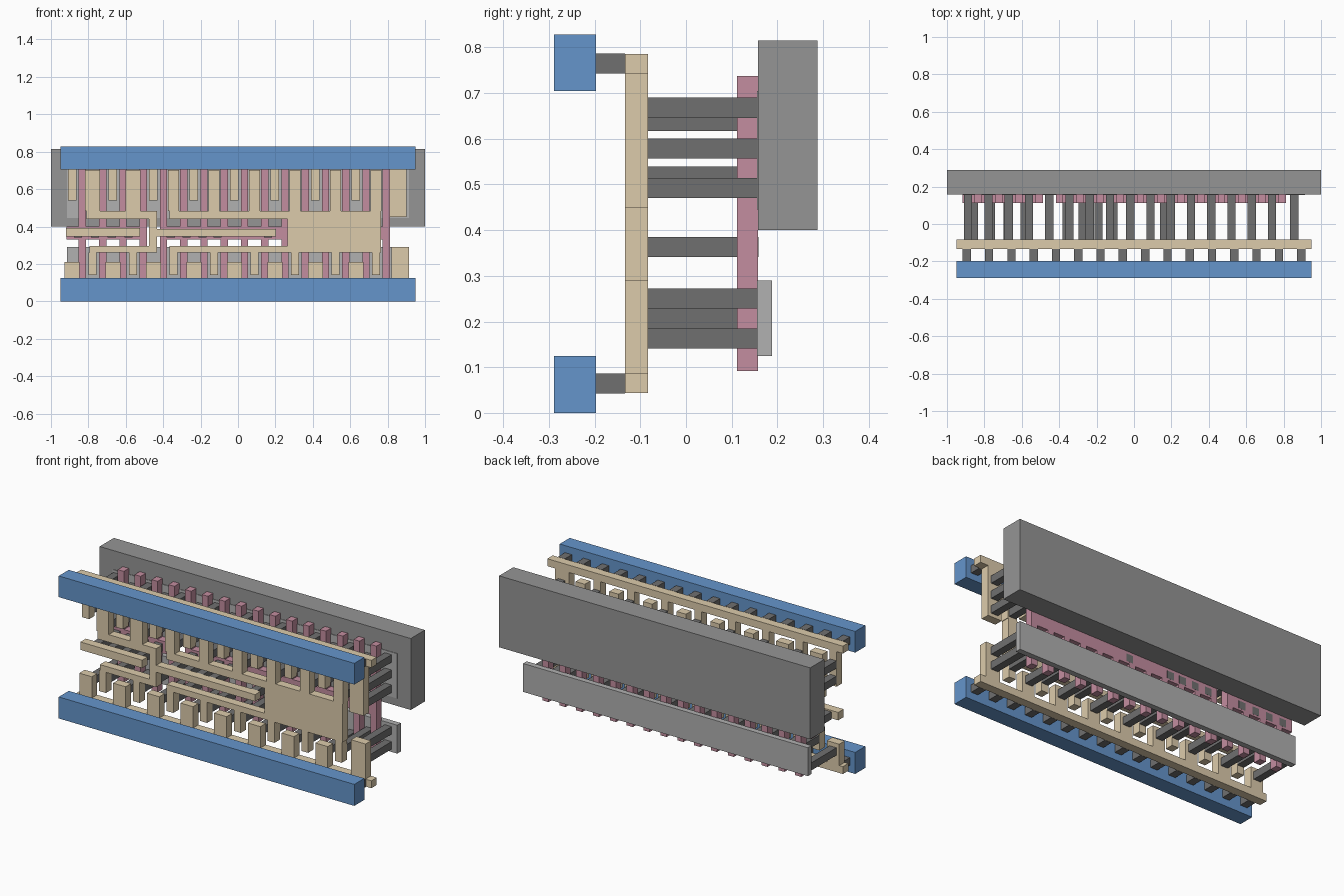
import bpy, bmesh
from mathutils import Matrix, Vector

if "Cube" in bpy.data.objects:
    bpy.data.objects.remove(bpy.data.objects["Cube"])


def material(name, rgb):
    m = bpy.data.materials.new(name)
    m.diffuse_color = (*rgb, 1)
    m.use_nodes = True
    m.node_tree.nodes["Principled BSDF"].inputs["Base Color"].default_value = m.diffuse_color
    return m


BLUE = material("blue", (0.13, 0.30, 0.60))
TAN = material("tan", (0.72, 0.60, 0.41))
PINK = material("pink", (0.55, 0.27, 0.35))
DARK = material("dark_grey", (0.16, 0.16, 0.16))
MID = material("mid_grey", (0.30, 0.30, 0.30))
LIGHT = material("light_grey", (0.44, 0.44, 0.44))


def layer(name, mat, y0, y1, rects):
    """One object made of boxes: each rect (x0, x1, z0, z1) spans y0..y1."""
    bm = bmesh.new()
    for x0, x1, z0, z1 in rects:
        c = Vector(((x0 + x1) / 2, (y0 + y1) / 2, (z0 + z1) / 2))
        size = Matrix.Diagonal((x1 - x0, y1 - y0, z1 - z0, 1))
        bmesh.ops.create_cube(bm, size=1, matrix=Matrix.Translation(c) @ size)
    me = bpy.data.meshes.new(name)
    bm.to_mesh(me)
    bm.free()
    me.materials.append(mat)
    bpy.context.collection.objects.link(bpy.data.objects.new(name, me))


def column(x, width, z0, z1):
    return (x - width / 2, x + width / 2, z0, z1)


PITCH = 0.1083
gates = [-0.832 + PITCH * i for i in range(16)]
gaps = [g + PITCH / 2 for g in gates[:-1]]
out_x, rail_x = gaps[0::2], [-0.887] + gaps[1::2]
C = 0.044  # contact width

# Back slab and the two thin strips
layer("back_slab", MID, 0.158, 0.288, [(-1, 1, 0.40, 0.815)])
layer("upper_strip", LIGHT, 0.155, 0.188, [(-0.915, 0.915, 0.445, 0.705)])
layer("lower_strip", LIGHT, 0.155, 0.188, [(-0.915, 0.915, 0.125, 0.29)])

# Comb of vertical bars with two cross bars
layer("gate_bars", PINK, 0.112, 0.158,
      [column(x, 0.039, 0.092, 0.738) for x in gates]
      + [(-0.917, -0.487, 0.33, 0.40), (-0.413, 0.81, 0.33, 0.40)])

# Long posts joining the strips to the tan layer
posts = []
for x in rail_x:
    posts += [column(x, C, z, z + C) for z in (0.141, 0.557, 0.646)]
for x in out_x:
    posts += [column(x, C, z, z + C) for z in (0.185, 0.495, 0.617)]
posts += [column(0.857, C, z, z + C) for z in (0.141, 0.228, 0.47, 0.557, 0.646)]
layer("long_posts", DARK, -0.083, 0.156, posts)
layer("gate_posts", DARK, -0.083, 0.1585,
      [column(x, C, 0.341, 0.385) for x in
       (-0.855, -0.765, -0.675, -0.585, -0.36, -0.275, -0.19, -0.11, 0.16)])

# Tan rails with their fingers
LI = (-0.133, -0.083)
layer("upper_tan_rail", TAN, *LI,
      [(-0.95, 0.95, 0.743, 0.786), (0.81, 0.90, 0.45, 0.743)]
      + [column(x, 0.046, 0.54, 0.743) for x in rail_x])
layer("lower_tan_rail", TAN, *LI,
      [(-0.95, 0.95, 0.043, 0.086), (0.82, 0.913, 0.086, 0.29)]
      + [column(x, 0.08, 0.086, 0.21) for x in rail_x])

# Tan connecting tracks
layer("input_track", TAN, *LI, [(-0.92, -0.523, 0.347, 0.393)])
layer("first_stage_track", TAN, *LI,
      [(-0.81, -0.433, 0.44, 0.484), (-0.795, -0.433, 0.26, 0.295),
       (-0.477, -0.433, 0.295, 0.44), (-0.433, 0.203, 0.347, 0.387)]
      + [column(x, 0.08, 0.484, 0.702) for x in out_x[:2]]
      + [column(x, 0.044, 0.14, 0.26) for x in out_x[:2]])
layer("output_track", TAN, *LI,
      [(-0.365, 0.265, 0.44, 0.484), (-0.365, 0.265, 0.26, 0.295),
       (0.265, 0.765, 0.26, 0.484)]
      + [column(x, 0.06, 0.484, 0.702) for x in out_x[2:]]
      + [column(x, 0.044, 0.14, 0.26) for x in out_x[2:]])

# Short posts and front blue rails
layer("short_posts", DARK, -0.197, -0.133,
      [column(-0.894 + 0.1192 * i, C, z, z + C)
       for i in range(16) for z in (0.042, 0.743)])
layer("lower_blue_rail", BLUE, -0.289, -0.197, [(-0.95, 0.95, 0, 0.125)])
layer("upper_blue_rail", BLUE, -0.289, -0.197, [(-0.95, 0.95, 0.705, 0.828)])
